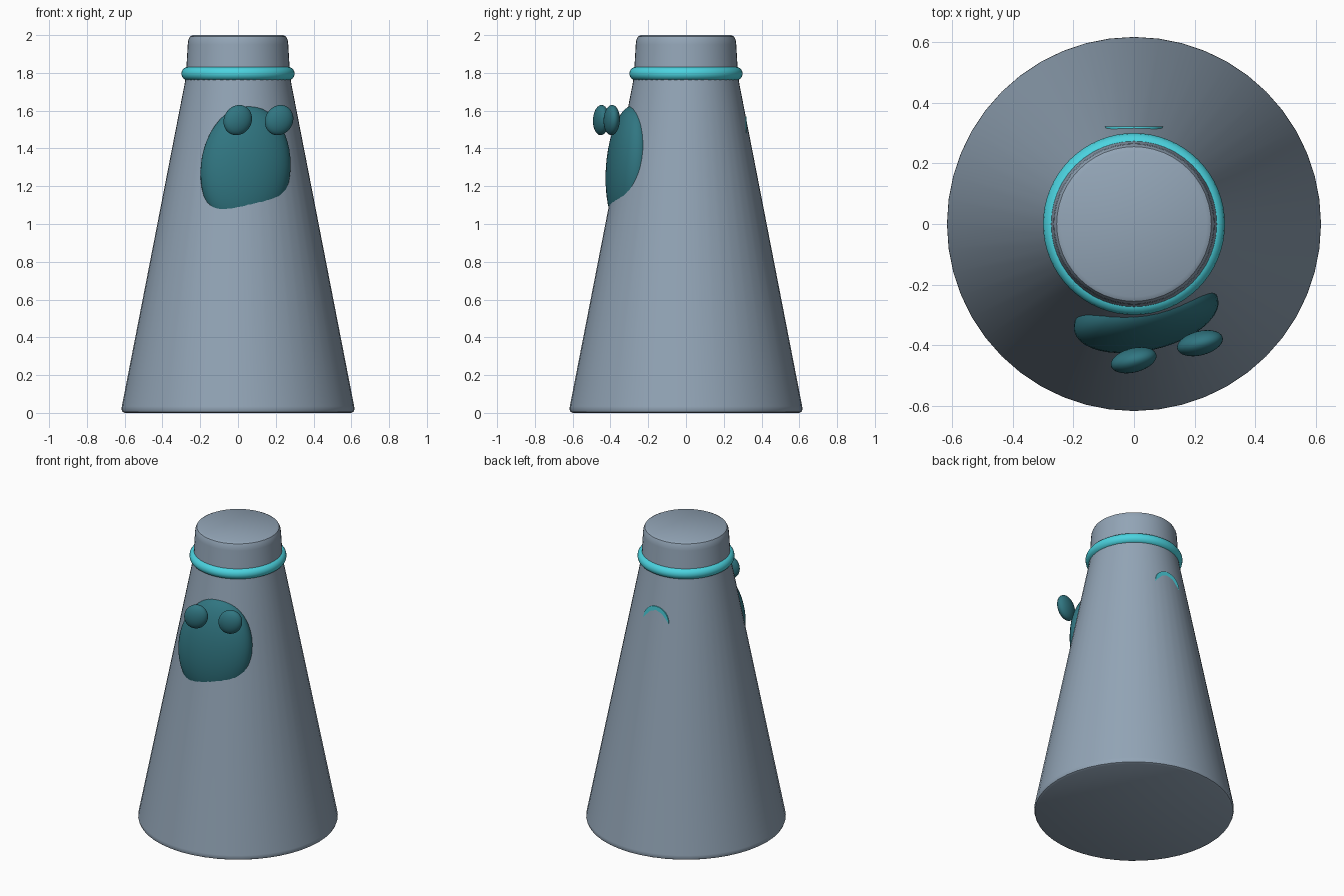
import bpy, bmesh
from math import pi, sin, cos, radians
from mathutils import Matrix

if "Cube" in bpy.data.objects:
    bpy.data.objects.remove(bpy.data.objects["Cube"])


def material(name, rgb):
    m = bpy.data.materials.new(name)
    m.diffuse_color = (*rgb, 1)
    m.use_nodes = True
    m.node_tree.nodes["Principled BSDF"].inputs["Base Color"].default_value = m.diffuse_color
    return m


slate = material("slate_grey", (0.29, 0.375, 0.47))
cyan = material("bright_cyan", (0.07, 0.65, 0.74))
teal = material("dark_teal", (0.03, 0.18, 0.22))


def finish(obj, name, mat):
    obj.name = name
    obj.data.materials.append(mat)
    bpy.ops.object.select_all(action='DESELECT')
    obj.select_set(True)
    bpy.context.view_layer.objects.active = obj
    bpy.ops.object.shade_smooth_by_angle(angle=radians(35))
    return obj


def lathe(name, profile, mat, sides=48):
    bm = bmesh.new()
    rings = [[bm.verts.new((r * cos(2 * pi * i / sides), r * sin(2 * pi * i / sides), z))
              for i in range(sides)] for r, z in profile]
    for a, b in zip(rings, rings[1:]):
        for i in range(sides):
            j = (i + 1) % sides
            bm.faces.new((a[i], a[j], b[j], b[i]))
    bm.faces.new(rings[0][::-1])
    bm.faces.new(rings[-1])
    mesh = bpy.data.meshes.new(name)
    bm.to_mesh(mesh)
    bm.free()
    obj = bpy.data.objects.new(name, mesh)
    bpy.context.collection.objects.link(obj)
    return finish(obj, name, mat)


def ellipsoid(name, centre, radii, turn, roll, lean, mat):
    bpy.ops.mesh.primitive_uv_sphere_add(segments=40, ring_count=24)
    obj = bpy.context.object
    rot = (Matrix.Rotation(radians(turn), 4, 'Z') @ Matrix.Rotation(radians(roll), 4, 'Y')
           @ Matrix.Rotation(radians(lean), 4, 'X'))
    obj.data.transform(Matrix.Translation(centre) @ rot @ Matrix.Diagonal((*radii, 1)))
    return finish(obj, name, mat)


# Tapered body with a softly rounded foot and top
lathe("body", [(0.600, 0), (0.612, 0.006), (0.617, 0.02), (0.615, 0.035),
               (0.281, 1.75), (0.275, 1.80), (0.266, 1.95), (0.263, 1.975),
               (0.255, 1.992), (0.24, 2.0)], slate)

# Neck ring
bpy.ops.mesh.primitive_torus_add(major_radius=0.264, minor_radius=0.036, major_segments=64,
                                 minor_segments=16, location=(0, 0, 1.796))
finish(bpy.context.object, "neck_ring", cyan)

# Rounded lump on the front, slightly tilted, with two bulging discs
ellipsoid("front_lump", (0.04, -0.300, 1.292), (0.242, 0.116, 0.336), 12, 7, -3, teal)
turn = radians(14.4)
for side, label in ((-1, "left"), (1, "right")):
    x, y = side * 0.113, -0.435
    pos = (x * cos(turn) - y * sin(turn), x * sin(turn) + y * cos(turn), 1.55)
    ellipsoid(label + "_bulge", pos, (0.074, 0.04, 0.083), 14.4, 36, 0, teal)

# Small disc sunk into the back
bpy.ops.mesh.primitive_cylinder_add(vertices=40, radius=0.095, depth=0.06,
                                    location=(0, 0.291, 1.475), rotation=(pi / 2, 0, 0))
finish(bpy.context.object, "back_disc", cyan)
